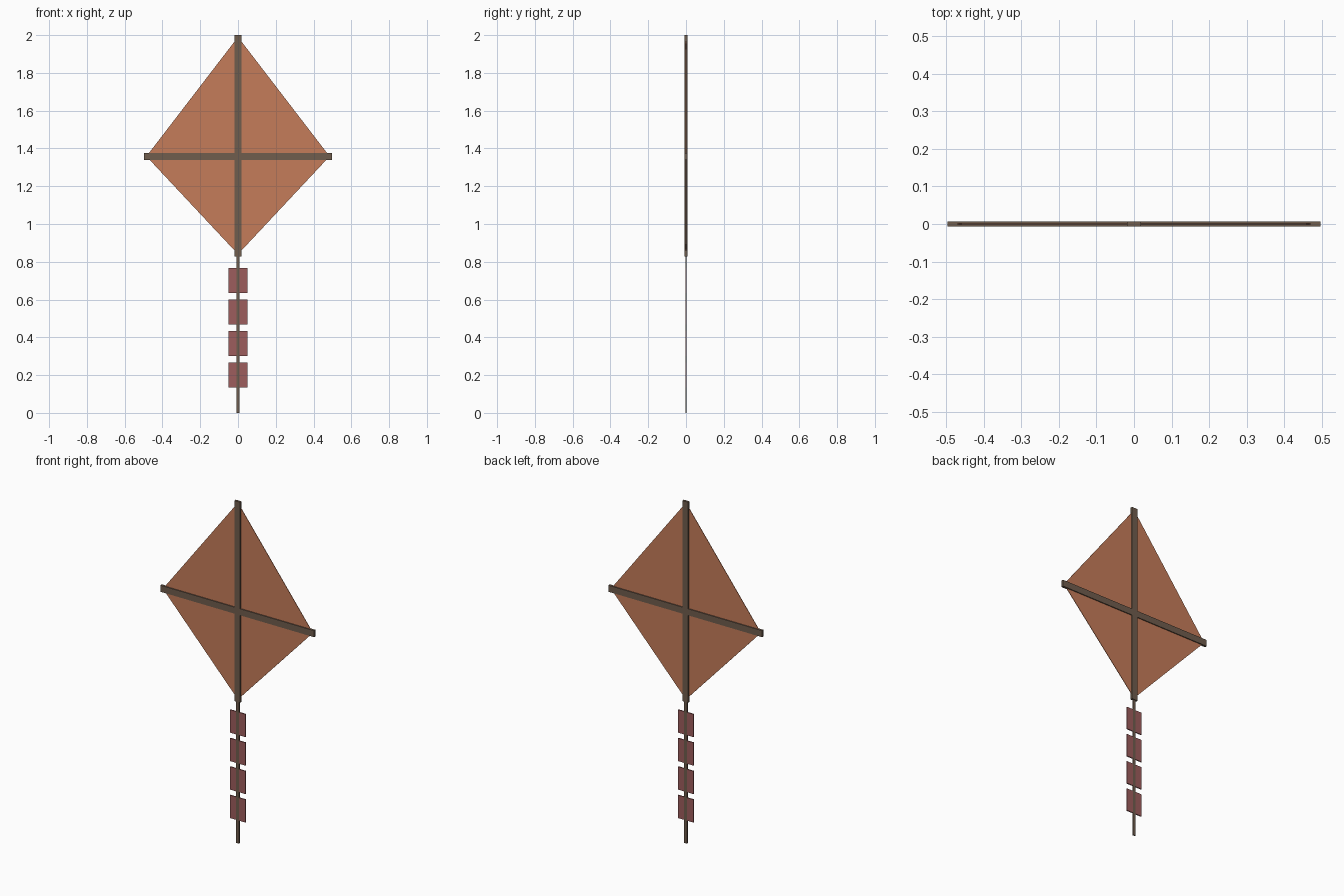
import bpy
import bmesh

if "Cube" in bpy.data.objects:
    bpy.data.objects.remove(bpy.data.objects["Cube"])


def material(name, rgb):
    mat = bpy.data.materials.new(name)
    mat.diffuse_color = (*rgb, 1)
    mat.use_nodes = True
    mat.node_tree.nodes["Principled BSDF"].inputs["Base Color"].default_value = mat.diffuse_color
    return mat


WOOD = material("wood", (0.16, 0.11, 0.075))
CLOTH = material("orange_cloth", (0.56, 0.20, 0.10))
RIBBON = material("red_ribbon", (0.34, 0.11, 0.11))


def plate(name, outline, depth, mat):
    """Flat x-z outline extruded evenly either side of y = 0."""
    bm = bmesh.new()
    face = bm.faces.new([bm.verts.new((x, -depth / 2, z)) for x, z in outline])
    new = bmesh.ops.extrude_face_region(bm, geom=[face])["geom"]
    verts = [v for v in new if isinstance(v, bmesh.types.BMVert)]
    bmesh.ops.translate(bm, verts=verts, vec=(0, depth, 0))
    bmesh.ops.recalc_face_normals(bm, faces=bm.faces)
    mesh = bpy.data.meshes.new(name)
    bm.to_mesh(mesh)
    bm.free()
    mesh.materials.append(mat)
    obj = bpy.data.objects.new(name, mesh)
    bpy.context.collection.objects.link(obj)
    return obj


def rect(half_width, z0, z1):
    return [(-half_width, z0), (half_width, z0), (half_width, z1), (-half_width, z1)]


SPAR_Z = 1.358
W, S = 0.497, 0.019  # spar half length, stick half width

# Frame: spine and cross spar joined flush as one cross
right = [(S, 0.828), (S, SPAR_Z - S), (W, SPAR_Z - S),
         (W, SPAR_Z + S), (S, SPAR_Z + S), (S, 2.0)]
left = [(-x, z) for x, z in reversed(right)]
plate("frame", right + left, 0.014, WOOD)

# Sail
plate("sail", [(0, 0.84), (0.485, SPAR_Z), (0, 1.99), (-0.485, SPAR_Z)], 0.003, CLOTH)

# Tail cord with four ribbons
plate("tail_cord", rect(0.009, 0, 0.84), 0.007, WOOD)
for i in range(4):
    z = 0.201 + i * 0.1665
    plate(f"tail_ribbon_{i + 1}", rect(0.051, z - 0.067, z + 0.067), 0.006, RIBBON)
